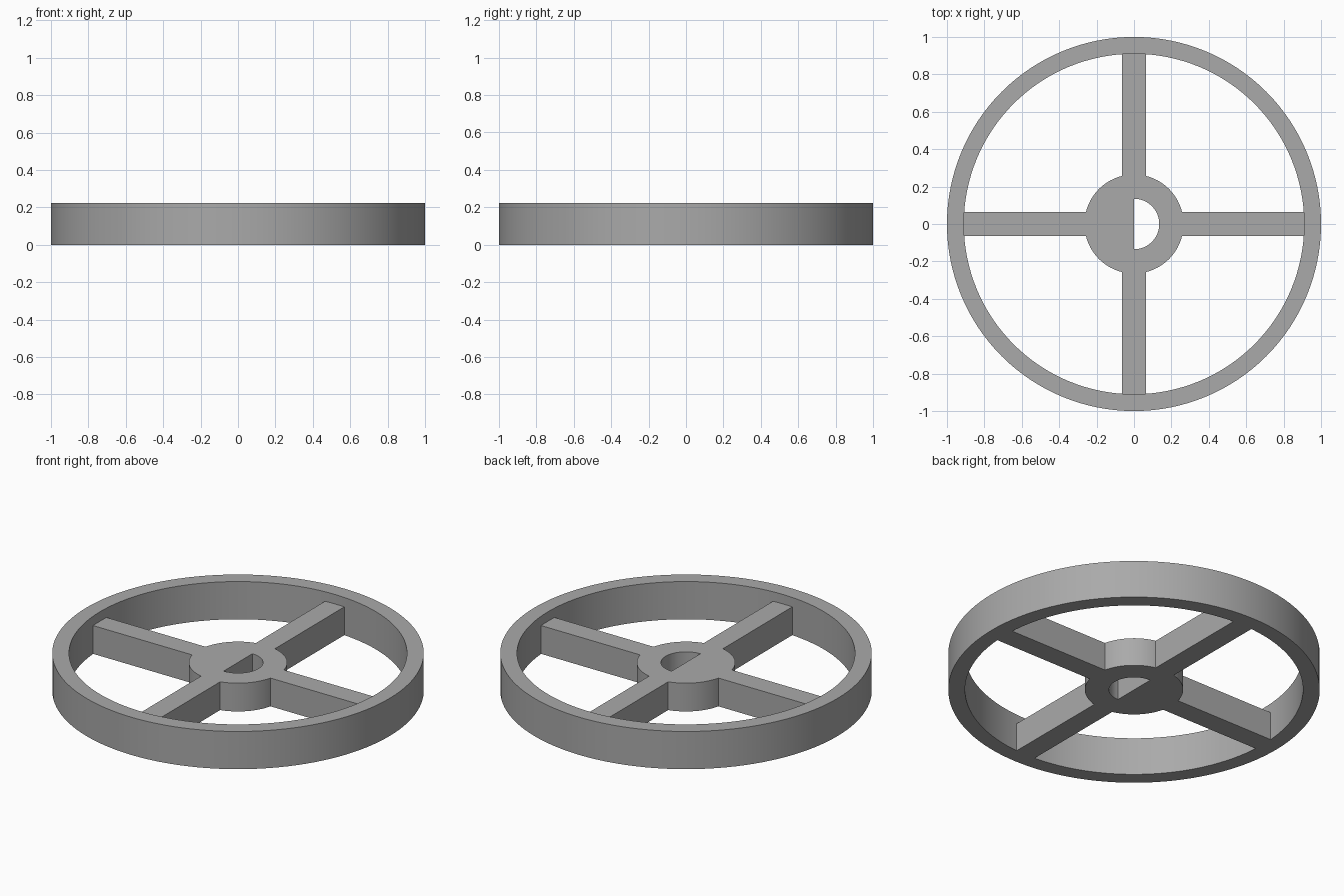
import bpy, bmesh
from math import cos, sin, pi, radians

RIM_R, RIM_INNER, RIM_H = 1.0, 0.91, 0.224
HUB_R, BORE_R, WEB_H = 0.265, 0.135, 0.168
SPOKE_W = 0.126

if "Cube" in bpy.data.objects:
    bpy.data.objects.remove(bpy.data.objects["Cube"])

grey = bpy.data.materials.new("plain grey")
grey.use_nodes = True
colour = (0.4, 0.4, 0.4, 1)
grey.diffuse_color = colour
grey.node_tree.nodes["Principled BSDF"].inputs["Base Color"].default_value = colour


def arc(radius, start, end, steps):
    return [(radius * cos(start + (end - start) * i / steps),
             radius * sin(start + (end - start) * i / steps)) for i in range(steps + 1)]


def prism(name, outline, z0, z1):
    """Extrude a closed outline upwards."""
    bm = bmesh.new()
    face = bm.faces.new([bm.verts.new((x, y, z0)) for x, y in outline])
    top = bmesh.ops.extrude_face_region(bm, geom=[face])["geom"]
    bmesh.ops.translate(bm, vec=(0, 0, z1 - z0),
                        verts=[g for g in top if isinstance(g, bmesh.types.BMVert)])
    bmesh.ops.recalc_face_normals(bm, faces=bm.faces)
    mesh = bpy.data.meshes.new(name)
    bm.to_mesh(mesh)
    bm.free()
    mesh.materials.append(grey)
    obj = bpy.data.objects.new(name, mesh)
    bpy.context.collection.objects.link(obj)
    return obj


def combine(target, other, operation):
    """Apply a boolean and discard the helper."""
    bpy.context.view_layer.objects.active = target
    mod = target.modifiers.new("combine", "BOOLEAN")
    mod.operation, mod.object, mod.solver = operation, other, "EXACT"
    bpy.ops.object.modifier_apply(modifier=mod.name)
    bpy.data.objects.remove(other)


def bar(name, length, width):
    x, y = length / 2, width / 2
    return prism(name, [(-x, -y), (x, -y), (x, y), (-x, y)], 0, WEB_H)


# Rim: tall thin ring
wheel = prism("spoked_wheel", arc(RIM_R, 0, 2 * pi, 128)[:-1], 0, RIM_H)
combine(wheel, prism("rim_cutter", arc(RIM_INNER, 0, 2 * pi, 128)[:-1], -0.1, RIM_H + 0.1),
        "DIFFERENCE")

# Hub and four spokes, lower than the rim and flush with it underneath
web = prism("hub", arc(HUB_R, 0, 2 * pi, 64)[:-1], 0, WEB_H)
reach = RIM_R + RIM_INNER
combine(web, bar("side_spokes", reach, SPOKE_W), "UNION")
combine(web, bar("front_back_spokes", SPOKE_W, reach), "UNION")

# D-shaped shaft hole
combine(web, prism("shaft_cutter", arc(BORE_R, -pi / 2, pi / 2, 32), -0.1, WEB_H + 0.1),
        "DIFFERENCE")
combine(wheel, web, "UNION")

# Smooth round walls, crisp edges
bpy.ops.object.select_all(action="DESELECT")
wheel.select_set(True)
bpy.context.view_layer.objects.active = wheel
bpy.ops.object.shade_smooth_by_angle(angle=radians(30))
